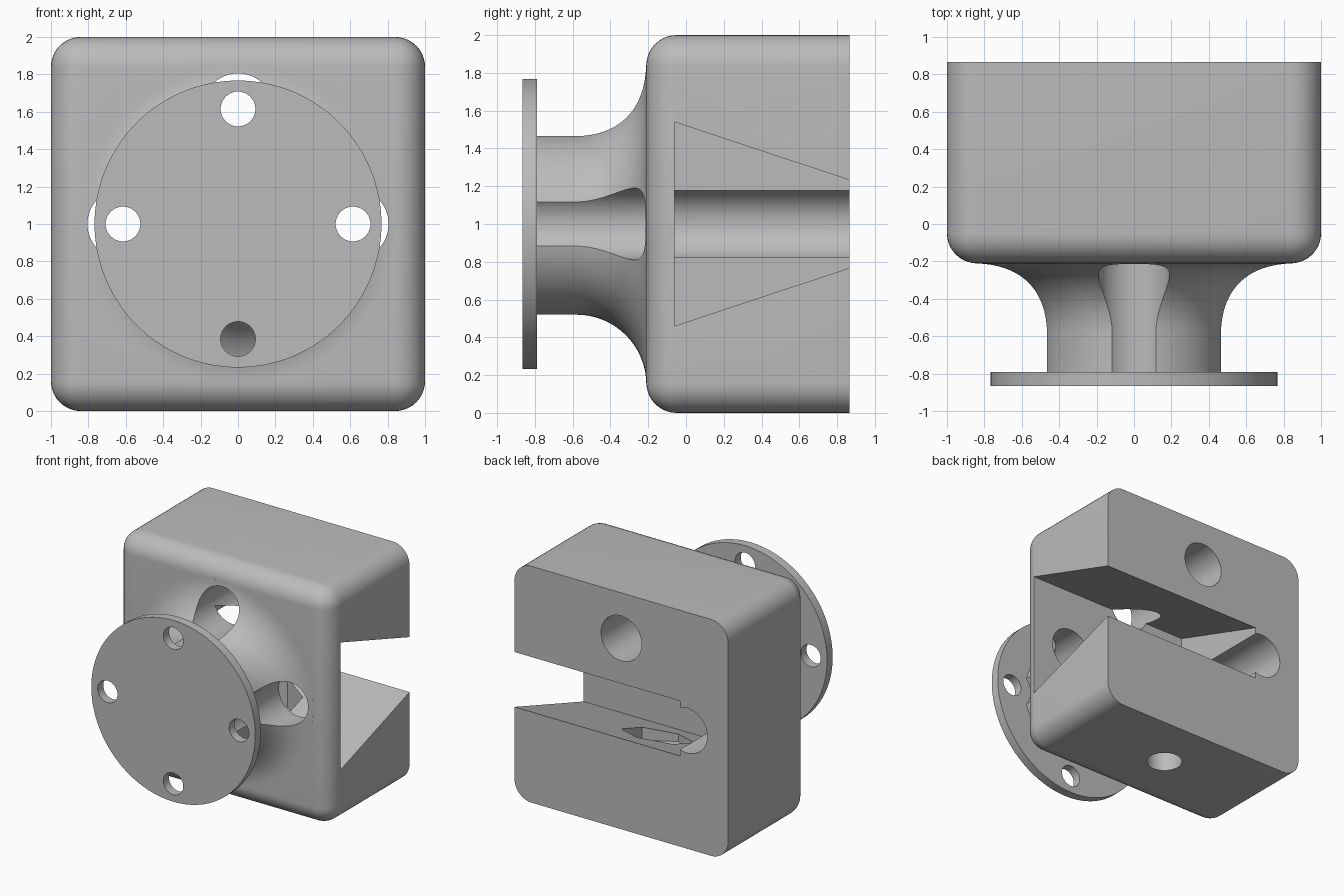
import bpy, bmesh, math
from mathutils import Matrix, Vector

if "Cube" in bpy.data.objects:
    bpy.data.objects.remove(bpy.data.objects["Cube"], do_unlink=True)

grey = bpy.data.materials.new("plain_grey")
grey.use_nodes = True
colour = (0.5, 0.5, 0.5, 1)
grey.diffuse_color = colour
grey.node_tree.nodes["Principled BSDF"].inputs["Base Color"].default_value = colour

MID = 1.0        # height of the flange axis
BOLT = 0.615     # bolt circle radius
BACK = 0.865
FRONT = -0.21


def make(name, bm):
    bmesh.ops.recalc_face_normals(bm, faces=bm.faces)
    mesh = bpy.data.meshes.new(name)
    bm.to_mesh(mesh)
    bm.free()
    mesh.materials.append(grey)
    ob = bpy.data.objects.new(name, mesh)
    bpy.context.collection.objects.link(ob)
    return ob


def rod(name, start, end, radius, sides=64):
    """Closed cylinder or prism between two points."""
    a, b = Vector(start), Vector(end)
    turn = (b - a).to_track_quat('Z', 'Y').to_matrix().to_4x4()
    bm = bmesh.new()
    bmesh.ops.create_cone(bm, cap_ends=True, segments=sides, radius1=radius, radius2=radius,
                          depth=(b - a).length, matrix=Matrix.Translation((a + b) / 2) @ turn)
    return make(name, bm)


def combine(target, tool, operation):
    mod = target.modifiers.new(operation, 'BOOLEAN')
    mod.operation = operation
    mod.solver = 'EXACT'
    mod.object = tool
    bpy.context.view_layer.objects.active = target
    bpy.ops.object.modifier_apply(modifier=mod.name)
    bpy.data.objects.remove(tool, do_unlink=True)


def smooth(ob):
    bpy.ops.object.select_all(action='DESELECT')
    ob.select_set(True)
    bpy.context.view_layer.objects.active = ob
    bpy.ops.object.shade_smooth_by_angle(angle=math.radians(30))


# Clamp block, rounded everywhere except around the flat back
bm = bmesh.new()
bmesh.ops.create_cube(bm, size=1, matrix=Matrix.Translation((0, (FRONT + BACK) / 2, MID))
                      @ Matrix.Diagonal((2, BACK - FRONT, 2, 1)))
edges = [e for e in bm.edges if any(v.co.y < 0 for v in e.verts)]
bmesh.ops.bevel(bm, geom=edges, offset=0.16, segments=10, profile=0.5, affect='EDGES')
block = make("clamp_block", bm)

# Flared neck, a turned profile of radius and y
fillet = 0.37
profile = [(0, -0.82), (0.48, -0.82)]
for i in range(17):
    t = math.pi / 2 * i / 16
    profile.append((0.48 + fillet * (1 - math.cos(t)), FRONT - fillet + fillet * math.sin(t)))
profile += [(0.85, -0.15), (0, -0.15)]
bm = bmesh.new()
verts = [bm.verts.new((r, y, MID)) for r, y in profile]
line = [bm.edges.new(pair) for pair in zip(verts, verts[1:])]
bmesh.ops.spin(bm, geom=verts + line, cent=(0, 0, MID), axis=(0, 1, 0),
               angle=math.tau, steps=96, use_duplicate=False)
bmesh.ops.remove_doubles(bm, verts=bm.verts, dist=0.0001)
combine(block, make("neck", bm), 'UNION')

# Dovetail slot, open on one side and at the back
bm = bmesh.new()
slope = (0.54 - 0.2325) / (BACK + 0.06)
wide, narrow, past = 0.54, 0.2325 - slope * 0.1, BACK + 0.1
section = [(-0.06, -wide), (past, -narrow), (past, narrow), (-0.06, wide)]
face = bm.faces.new([bm.verts.new((-0.55, y, MID + z)) for y, z in section])
side = bmesh.ops.extrude_face_region(bm, geom=[face])["geom"]
bmesh.ops.translate(bm, vec=(1.7, 0, 0), verts=[v for v in side if isinstance(v, bmesh.types.BMVert)])
combine(block, make("slot_cutter", bm), 'DIFFERENCE')

# Clearance bores behind three of the bolt holes
for x, z in ((BOLT, 0), (-BOLT, 0), (0, BOLT)):
    bore = rod("bore_cutter", (x, -1, MID + z), (x, 1, MID + z), 0.19)
    combine(block, bore, 'DIFFERENCE')

# Screw hole from below with a hexagonal nut pocket in the slot floor
SCREW_Y = 0.38
combine(block, rod("screw_cutter", (0, SCREW_Y, -0.1), (0, SCREW_Y, MID), 0.142), 'DIFFERENCE')
combine(block, rod("nut_cutter", (0, SCREW_Y, 0.45), (0, SCREW_Y, MID), 0.28, 6), 'DIFFERENCE')
smooth(block)

# Mounting flange with four bolt holes
flange = rod("mounting_flange", (0, -BACK, MID), (0, -0.79, MID), 0.767, 128)
for k in range(4):
    x, z = BOLT * math.cos(k * math.pi / 2), MID + BOLT * math.sin(k * math.pi / 2)
    combine(flange, rod("bolt_cutter", (x, -1, z), (x, -0.7, z), 0.093, 48), 'DIFFERENCE')
smooth(flange)
